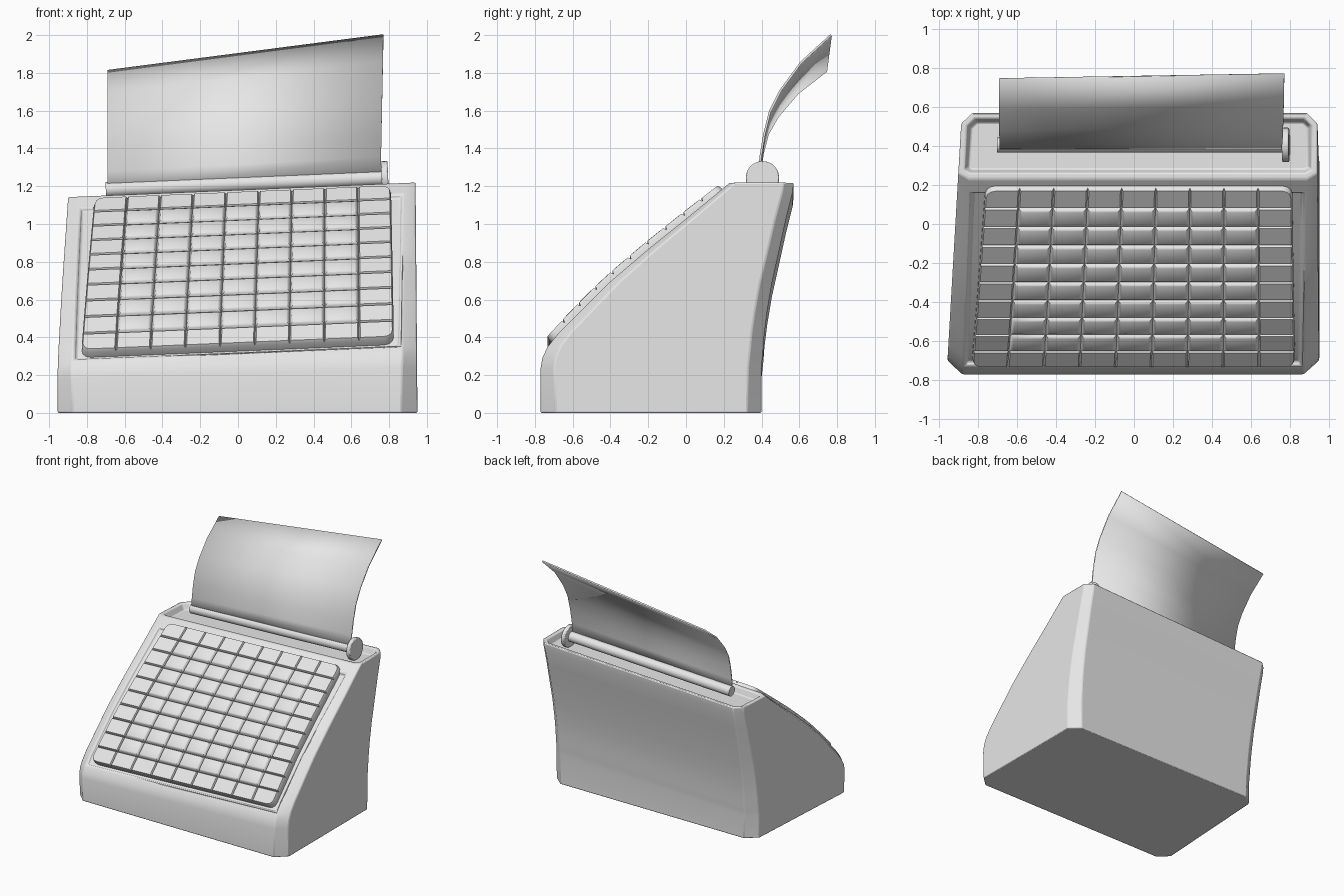
import bpy, bmesh, math
from mathutils import Vector

cube = bpy.data.objects.get("Cube")
if cube:
    bpy.data.objects.remove(cube)

grey = bpy.data.materials.new("light_grey")
grey.use_nodes = True
grey.diffuse_color = (0.8, 0.8, 0.8, 1)
grey.node_tree.nodes["Principled BSDF"].inputs["Base Color"].default_value = (0.8, 0.8, 0.8, 1)

LEAN = 0.042  # the whole machine rises slightly toward +x


def lean(co):
    return Vector((co[0], co[1], co[2] + LEAN * co[0] * min(1, co[2] / 0.3)))


def finish(name, bm, angle=30, bevel=0):
    bmesh.ops.recalc_face_normals(bm, faces=bm.faces)
    mesh = bpy.data.meshes.new(name)
    bm.to_mesh(mesh)
    bm.free()
    mesh.materials.append(grey)
    obj = bpy.data.objects.new(name, mesh)
    bpy.context.collection.objects.link(obj)
    if bevel:
        mod = obj.modifiers.new("soft_edges", 'BEVEL')
        mod.width, mod.segments = bevel, 2
        mod.limit_method, mod.angle_limit = 'ANGLE', math.radians(28)
    bpy.ops.object.select_all(action='DESELECT')
    obj.select_set(True)
    bpy.context.view_layer.objects.active = obj
    bpy.ops.object.shade_smooth_by_angle(angle=math.radians(angle))
    return obj


def along(points, t):
    """Point at fraction t of the length of a polyline."""
    pts = [Vector(p) for p in points]
    lengths = [(b - a).length for a, b in zip(pts, pts[1:])]
    d = t * sum(lengths)
    for a, b, l in zip(pts, pts[1:], lengths):
        if d <= l + 1e-6:
            return a.lerp(b, d / l)
        d -= l
    return pts[-1]


# Body: chamfered sections stacked by height (z, front y, back y)
levels = [(0, -0.77, 0.40), (0.21, -0.77, 0.40), (0.26, -0.76, 0.405), (0.31, -0.735, 0.41),
          (0.38, -0.68, 0.415), (0.5, -0.56, 0.43), (0.65, -0.41, 0.455), (0.83, -0.2, 0.495),
          (0.99, 0.0, 0.53), (1.13, 0.17, 0.565), (1.18, 0.23, 0.57)]
bm = bmesh.new()
rings = []
for z, front, back in levels:
    t = z / 1.18
    cx, cf, cb = 0.085 - 0.03 * t, 0.08 - 0.05 * t, 0.075 - 0.02 * t
    right = 0.95 - 0.01 * t

    def left(y):
        return -0.955 + 0.058 * (y + 0.69)

    section = [(left(front) + cx, front), (right - cx, front), (right, front + cf), (right, back - cb),
               (right - cx, back), (left(back) + cx, back), (left(back - cb), back - cb),
               (left(front + cf), front + cf)]
    rings.append([bm.verts.new(lean((x, y, z))) for x, y in section])
panel_bed = []
for i, (low, high) in enumerate(zip(rings, rings[1:])):
    for k in range(8):
        n = (k + 1) % 8
        face = bm.faces.new((low[k], low[n], high[n], high[k]))
        if k == 0 and 3 <= i <= 8:
            panel_bed.append(face)
bm.faces.new(rings[0][::-1])
top = bm.faces.new(rings[-1])
bmesh.ops.recalc_face_normals(bm, faces=bm.faces)
# Sunken bed for the keys and sunken tray on top
bmesh.ops.inset_region(bm, faces=panel_bed, thickness=0.015, use_even_offset=True)
bmesh.ops.inset_region(bm, faces=panel_bed, thickness=0.01, depth=-0.02, use_even_offset=True)
bmesh.ops.inset_region(bm, faces=[top], thickness=0.03, use_even_offset=True)
bmesh.ops.inset_region(bm, faces=[top], thickness=0.02, depth=-0.05, use_even_offset=True)
finish("body", bm, 35, 0.012)

# Key panel: curved grid with rounded corners, each cell raised as a key
COLS, ROWS = 9, 10
slope = [(-0.71, 0.34), (-0.56, 0.5), (-0.41, 0.65), (-0.2, 0.83), (0.0, 0.99), (0.2, 1.145)]
bm = bmesh.new()
grid = []
for r in range(ROWS + 1):
    t = r / ROWS
    y, z = along(slope, t)
    x0, x1 = -0.83 + 0.07 * t, 0.825 - 0.015 * t
    grid.append([bm.verts.new(lean((x0 + (x1 - x0) * c / COLS, y - 0.015, z + 0.015)))
                 for c in range(COLS + 1)])
for a, b in zip(grid, grid[1:]):
    for c in range(COLS):
        bm.faces.new((a[c], a[c + 1], b[c + 1], b[c]))
corners = [grid[r][c] for r in (0, -1) for c in (0, -1)]
bmesh.ops.bevel(bm, geom=corners, offset=0.05, segments=3, profile=0.5, affect='VERTICES')
rim = [e for e in bm.edges if e.is_boundary]
bmesh.ops.inset_individual(bm, faces=bm.faces[:], thickness=0.007, depth=0.018, use_even_offset=True)
keys = [f for f in bm.faces if not any(e in rim for e in f.edges)]
keys = [f for f in keys if f.calc_area() > 0.008]
bmesh.ops.inset_individual(bm, faces=keys, thickness=0.012, depth=0.007, use_even_offset=True)
skirt = bmesh.ops.extrude_edge_only(bm, edges=[e for e in bm.edges if e.is_boundary])
bmesh.ops.translate(bm, vec=(0, 0.03, -0.03),
                    verts=[g for g in skirt["geom"] if isinstance(g, bmesh.types.BMVert)])
finish("key_panel", bm, 40)


# Paper roller and its end knob
def rod(name, x0, x1, radius, sides, bevel):
    a, b = Vector((x0, 0.405, 1.212 + LEAN * x0)), Vector((x1, 0.405, 1.212 + LEAN * x1))
    bm = bmesh.new()
    bmesh.ops.create_cone(bm, cap_ends=True, segments=sides, radius1=radius, radius2=radius,
                          depth=(b - a).length)
    turn = (b - a).to_track_quat('Z', 'Y').to_matrix()
    bmesh.ops.rotate(bm, verts=bm.verts, matrix=turn)
    bmesh.ops.translate(bm, verts=bm.verts, vec=(a + b) / 2)
    finish(name, bm, 35, bevel)


rod("paper_roller", -0.70, 0.77, 0.04, 20, 0)
rod("roller_knob", 0.76, 0.795, 0.088, 32, 0.006)

# Paper sheet: curls backward, taller toward +x
curl = [(0.385, 0), (0.395, 0.12), (0.415, 0.24), (0.445, 0.36), (0.5, 0.47), (0.61, 0.62), (0.768, 0.765)]
bm = bmesh.new()
strip = []
for y, h in curl:
    t = h / 0.765
    strip.append([bm.verts.new((-0.69, y - 0.025 * t, 1.18 + 0.825 * h)),
                  bm.verts.new((0.755 + 0.015 * t, y, 1.235 + h))])
for a, b in zip(strip, strip[1:]):
    bm.faces.new((a[0], a[1], b[1], b[0]))
sheet = finish("paper_sheet", bm, 40)
thick = sheet.modifiers.new("thickness", 'SOLIDIFY')
thick.thickness, thick.offset = 0.012, 0
